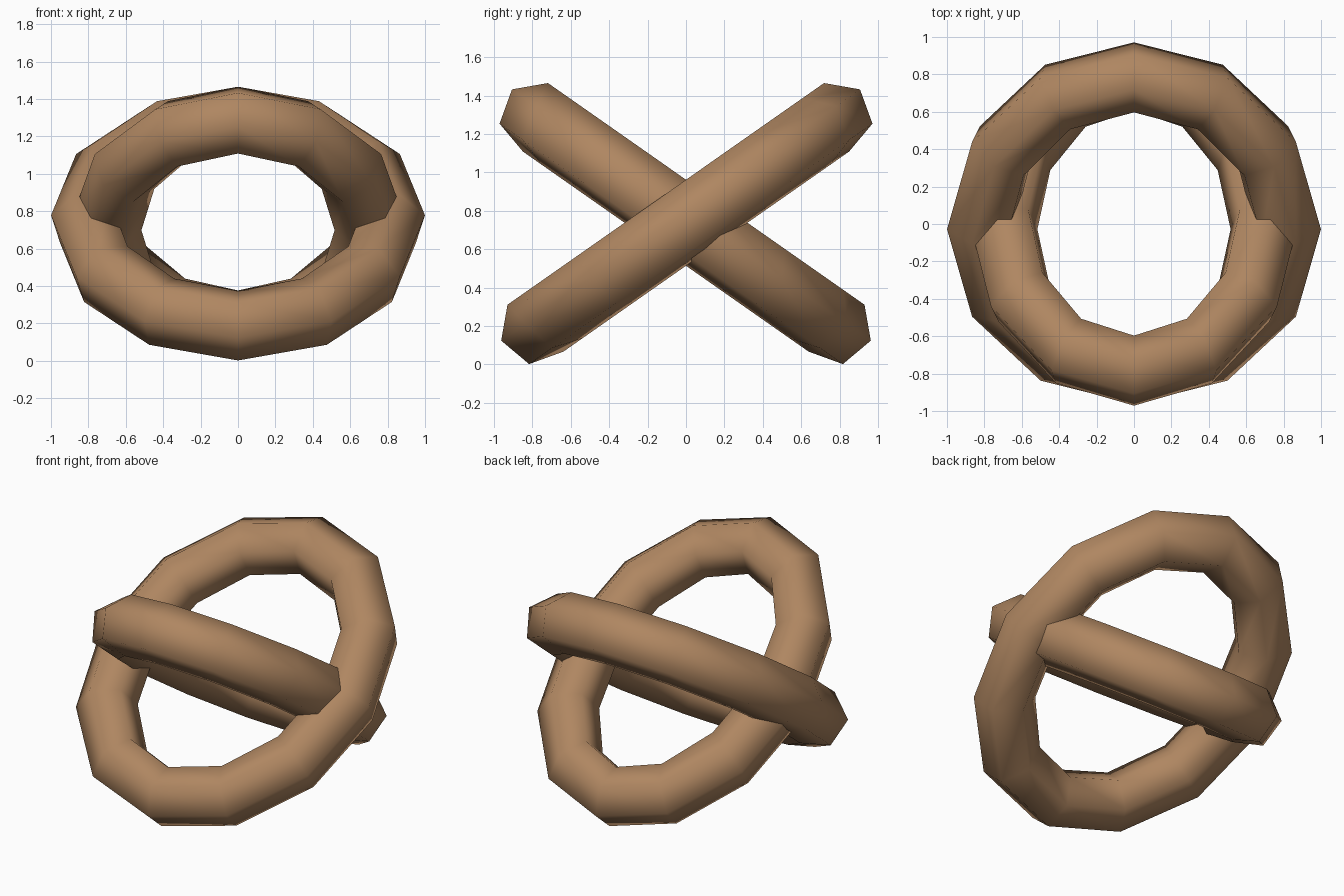
import bpy, bmesh
from math import sin, cos, radians, tau
from mathutils import Matrix

if "Cube" in bpy.data.objects:
    bpy.data.objects.remove(bpy.data.objects["Cube"])

SEGMENTS, SIDES = 12, 6
TUBE, ROLL = 0.19, radians(15)
LENGTH, CENTRE_Z = 0.957, 0.738

wood = bpy.data.materials.new("brown")
wood.diffuse_color = (0.43, 0.24, 0.12, 1)
wood.use_nodes = True
wood.node_tree.nodes["Principled BSDF"].inputs["Base Color"].default_value = wood.diffuse_color


def oval_ring(name, half_width, tilt):
    """Hexagonal tube swept around an oval, tilted about the x axis."""
    bm = bmesh.new()
    loops = []
    for i in range(SEGMENTS):
        a = tau * i / SEGMENTS
        loop = []
        for j in range(SIDES):
            b = ROLL + tau * j / SIDES
            out = TUBE * cos(b)
            loop.append(bm.verts.new(((half_width + out) * sin(a),
                                      (LENGTH + out) * cos(a),
                                      TUBE * sin(b))))
        loops.append(loop)
    for i in range(SEGMENTS):
        p, q = loops[i], loops[(i + 1) % SEGMENTS]
        for j in range(SIDES):
            k = (j + 1) % SIDES
            bm.faces.new((p[j], q[j], q[k], p[k])).smooth = True
    bm.transform(Matrix.Translation((0, 0, CENTRE_Z)) @ Matrix.Rotation(tilt, 4, 'X'))
    bmesh.ops.recalc_face_normals(bm, faces=bm.faces)
    mesh = bpy.data.meshes.new(name)
    bm.to_mesh(mesh)
    bm.free()
    mesh.materials.append(wood)
    obj = bpy.data.objects.new(name, mesh)
    bpy.context.collection.objects.link(obj)


# Two crossing rings, the second one narrower
oval_ring("wide_ring", 0.816, radians(35))
oval_ring("narrow_ring", 0.70, radians(-35))
